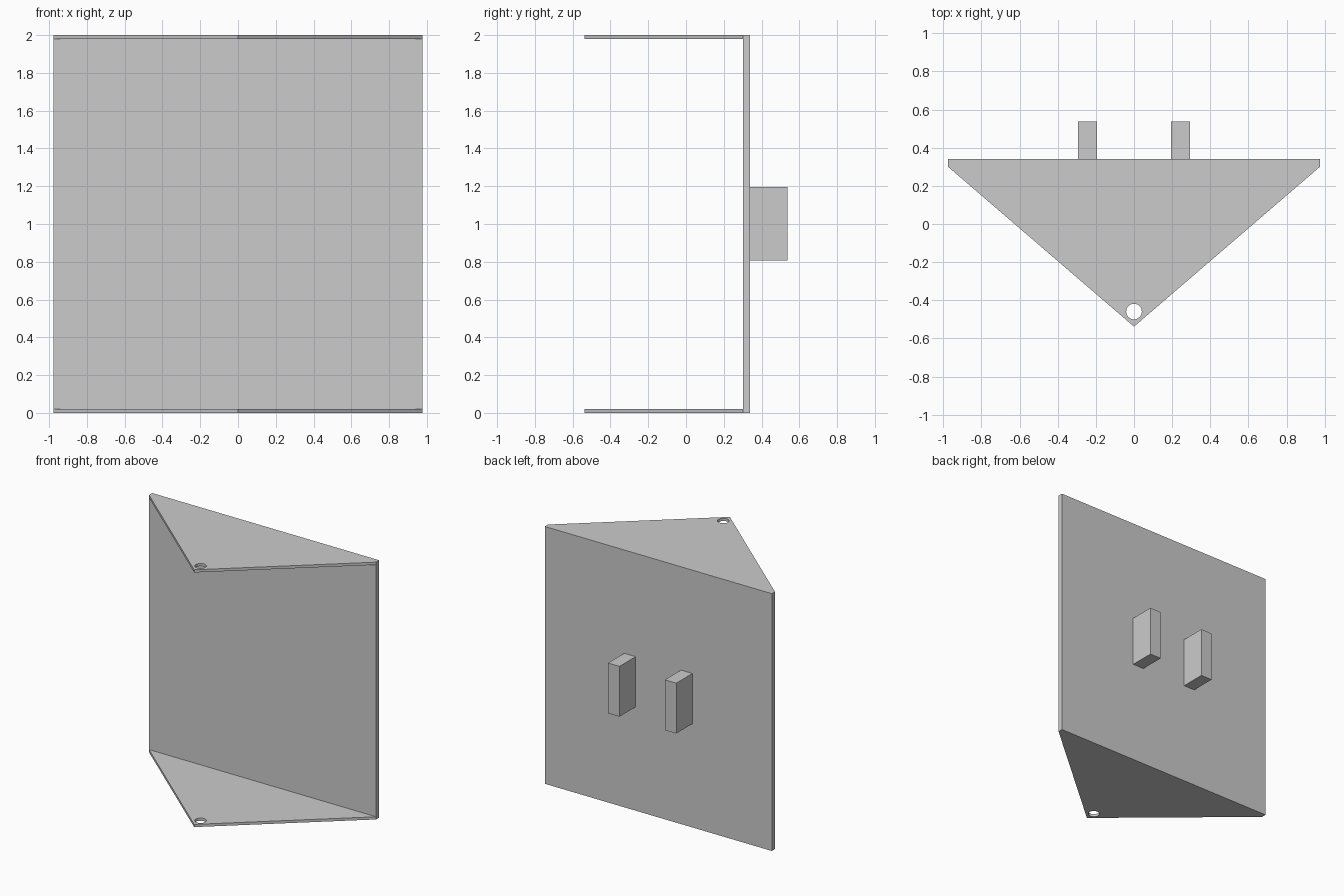
import bpy
from math import cos, sin, tau

if "Cube" in bpy.data.objects:
    bpy.data.objects.remove(bpy.data.objects["Cube"])

HALF_W = 0.976           # half width of the panel
Y_IN, Y_OUT = 0.301, 0.34
Y_TIP, Y_TAB = -0.538, 0.538
HEIGHT, FLANGE = 2.0, 0.021


def box(name, lo, hi):
    bpy.ops.mesh.primitive_cube_add(size=1, location=[(a + b) / 2 for a, b in zip(lo, hi)])
    ob = bpy.context.object
    ob.name = name
    ob.scale = [b - a for a, b in zip(lo, hi)]
    return ob


def flange(name, z):
    """Triangular plate with a round pin hole, from a filled 2D curve."""
    curve = bpy.data.curves.new(name, 'CURVE')
    curve.dimensions = '2D'
    curve.fill_mode = 'BOTH'
    curve.extrude = FLANGE / 2
    outline = [(-HALF_W, Y_IN), (0, Y_TIP), (HALF_W, Y_IN)]
    hole = [(0.041 * cos(tau * i / 32), -0.459 + 0.041 * sin(tau * i / 32)) for i in range(32)]
    for pts in (outline, hole):
        spline = curve.splines.new('POLY')
        spline.points.add(len(pts) - 1)
        for p, (x, y) in zip(spline.points, pts):
            p.co = (x, y, 0, 1)
        spline.use_cyclic_u = True
    ob = bpy.data.objects.new(name, curve)
    ob.location.z = z
    bpy.context.collection.objects.link(ob)
    # Convert to a mesh
    bpy.ops.object.select_all(action='DESELECT')
    ob.select_set(True)
    bpy.context.view_layer.objects.active = ob
    bpy.ops.object.convert(target='MESH')
    bpy.ops.object.shade_flat()


# Upright panel
box("back_panel", (-HALF_W, Y_IN, 0), (HALF_W, Y_OUT, HEIGHT))

# Top and bottom flanges
flange("bottom_flange", FLANGE / 2)
flange("top_flange", HEIGHT - FLANGE / 2)

# Pair of mounting tabs on the back
for side, name in ((-1, "left_tab"), (1, "right_tab")):
    x = side * 0.244
    box(name, (x - 0.049, Y_OUT, 0.806), (x + 0.049, Y_TAB, 1.197))
